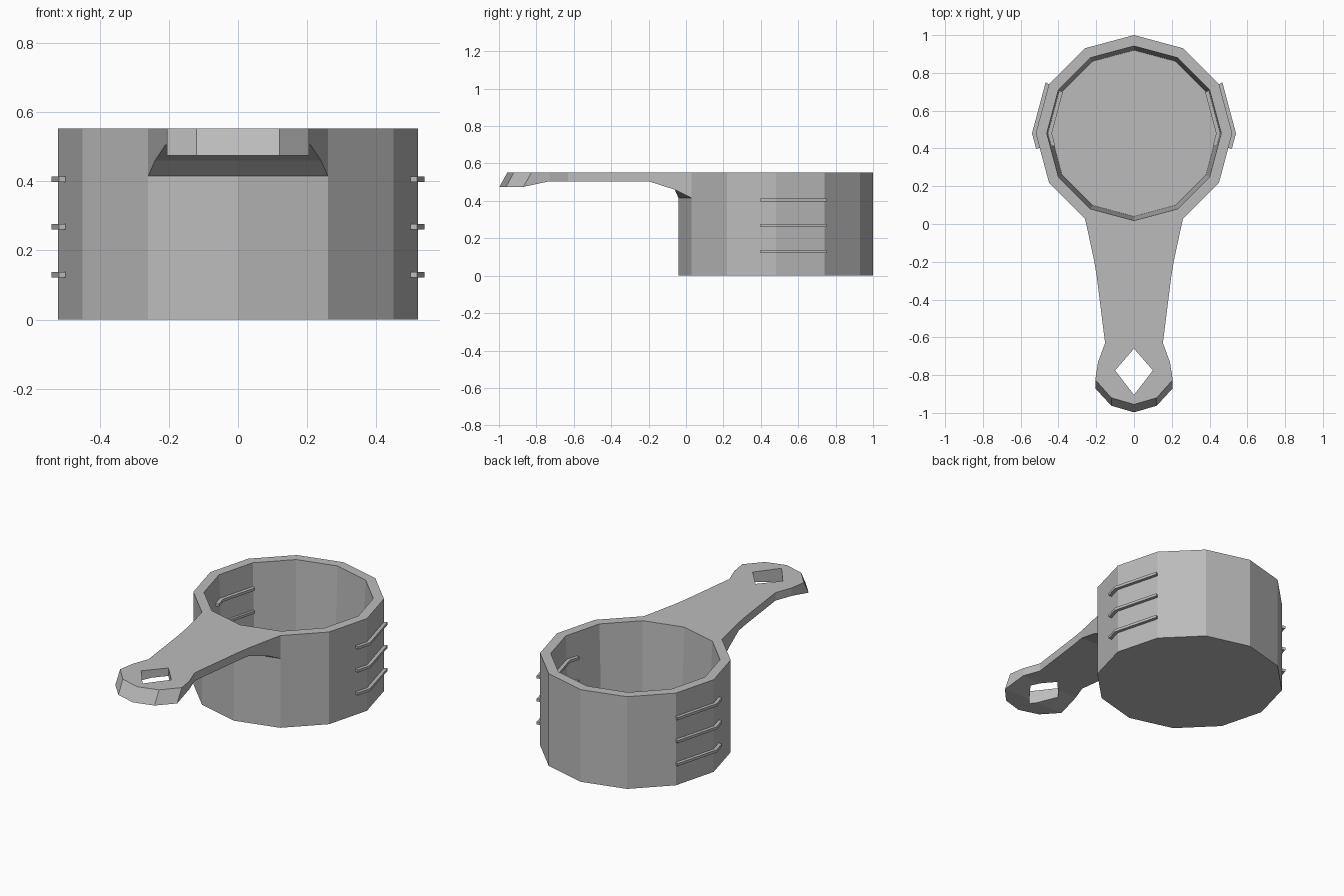
import bpy, bmesh
from math import sin, cos, pi
from mathutils import Vector

cube = bpy.data.objects.get("Cube")
if cube:
    bpy.data.objects.remove(cube)

grey = bpy.data.materials.new("light grey plastic")
grey.use_nodes = True
colour = (0.5, 0.5, 0.5, 1)
grey.diffuse_color = colour
grey.node_tree.nodes["Principled BSDF"].inputs["Base Color"].default_value = colour

HEIGHT = 0.553
CENTRE_Y = 0.48
SIDES = 12


def make_object(name, bm):
    bmesh.ops.recalc_face_normals(bm, faces=bm.faces[:])
    mesh = bpy.data.meshes.new(name)
    bm.to_mesh(mesh)
    bm.free()
    mesh.materials.append(grey)
    obj = bpy.data.objects.new(name, mesh)
    bpy.context.collection.objects.link(obj)
    return obj


def loft(name, rings):
    """Closed solid skinned over equal rings, capped at both ends."""
    bm = bmesh.new()
    rows = [[bm.verts.new(p) for p in ring] for ring in rings]
    for a, b in zip(rows, rows[1:]):
        for i in range(len(a)):
            j = (i + 1) % len(a)
            bm.faces.new((a[i], a[j], b[j], b[i]))
    bm.faces.new(rows[0])
    bm.faces.new(rows[-1])
    return make_object(name, bm)


def wall_point(radius, step, z):
    a = step * 2 * pi / SIDES
    return Vector((radius * cos(a), CENTRE_Y + radius * sin(a), z))


# Cup: outer wall, flat rim, slightly tapered inside and floor
cup_profile = [(0.52, 0), (0.52, HEIGHT), (0.462, HEIGHT), (0.44, 0.05)]
loft("cup", [[wall_point(r, i, z) for i in range(SIDES)] for r, z in cup_profile])

# Handle stations: half width, side y, middle y, side y below, middle y below, underside z
stations = [
    (0.26, 0.03, -0.04, 0.03, -0.04, 0.415),
    (0.24, -0.06, -0.06, -0.06, -0.06, 0.46),
    (0.21, -0.20, -0.20, -0.20, -0.20, 0.505),
    (0.197, -0.28, -0.28, -0.28, -0.28, 0.505),
    (0.153, -0.63, -0.63, -0.63, -0.63, 0.505),
    (0.19, -0.73, -0.73, -0.73, -0.73, 0.505),
    (0.205, -0.825, -0.825, -0.87, -0.87, 0.475),
    (0.12, -0.92, -0.955, -0.962, -0.997, 0.475),
]
handle = loft("handle", [
    [(-w, ys, HEIGHT), (0, ym, HEIGHT), (w, ys, HEIGHT),
     (w, yb, z), (0, ymb, z), (-w, yb, z)]
    for w, ys, ym, yb, ymb, z in stations])

# Diamond hanging hole
diamond = [(0, -0.66), (0.1, -0.775), (0, -0.905), (-0.1, -0.775)]
cutter = loft("hole_cutter", [[(x, y, z) for x, y in diamond] for z in (0.3, 0.7)])
cutter.hide_render = True
cut = handle.modifiers.new("hanging hole", "BOOLEAN")
cut.operation = "DIFFERENCE"
cut.solver = "EXACT"
cut.object = cutter
bpy.context.view_layer.objects.active = handle
bpy.ops.object.modifier_apply(modifier=cut.name)
bpy.data.objects.remove(cutter)

# Measuring ribs bent round both sides, standing proud inside and outside
for side, label in ((1, "left"), (-1, "right")):
    for level, z in enumerate((0.13, 0.268, 0.406), 1):
        def rib_row(radius, z):
            back, mid, front = (wall_point(radius, s, z) for s in (1, 0, -1))
            row = [back, mid, mid.lerp(front, 0.3)]
            return [(side * p.x, p.y, p.z) for p in row]
        low, high = z - 0.008, z + 0.008
        corners = [rib_row(0.54, low), rib_row(0.54, high),
                   rib_row(0.435, high), rib_row(0.435, low)]
        loft(f"{label}_rib_{level}", list(zip(*corners)))
